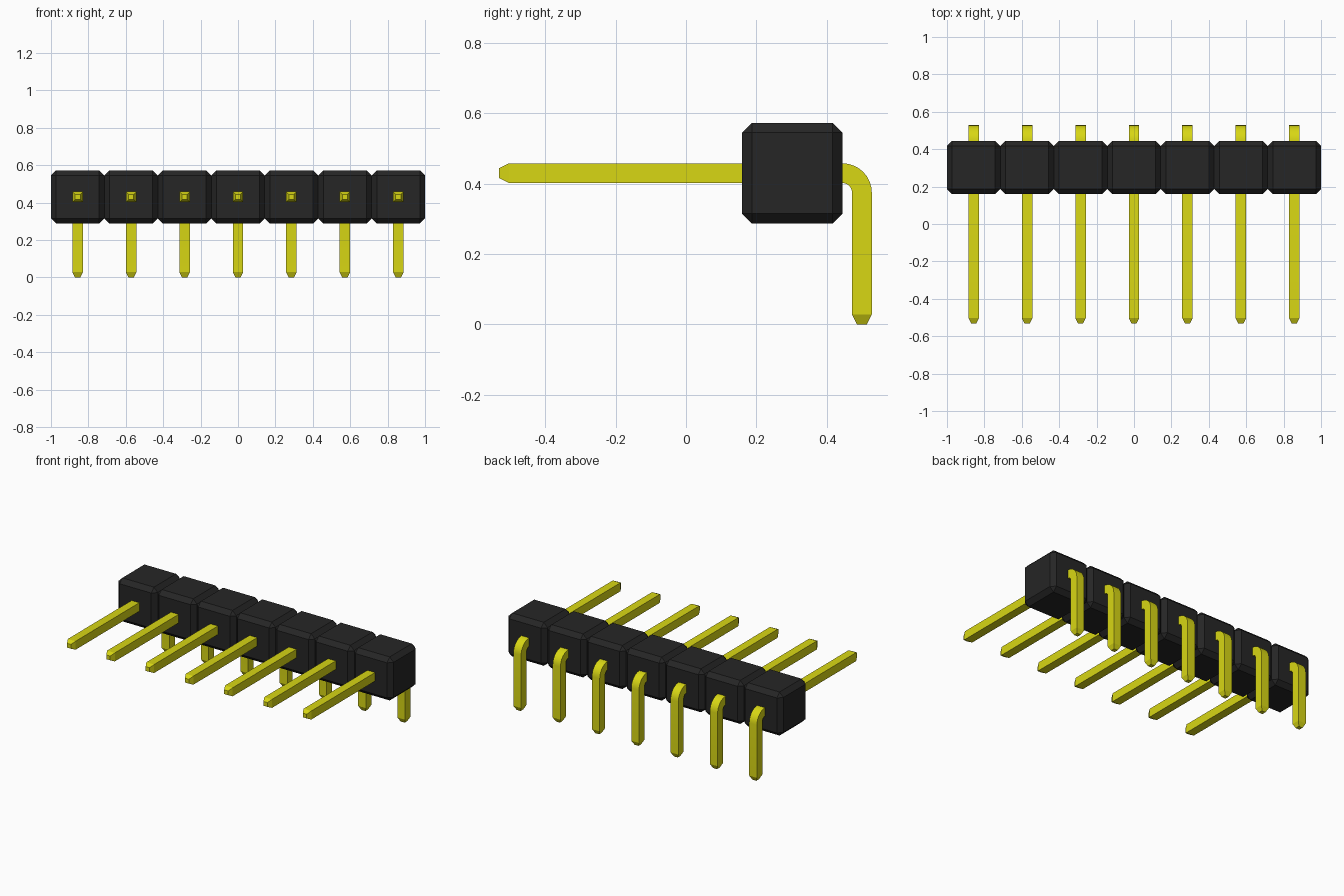
import bpy
import bmesh
import math
from mathutils import Vector

cube = bpy.data.objects.get("Cube")
if cube:
    bpy.data.objects.remove(cube, do_unlink=True)


def make_material(name, color):
    mat = bpy.data.materials.new(name)
    mat.use_nodes = True
    mat.diffuse_color = (*color, 1)
    bsdf = mat.node_tree.nodes["Principled BSDF"]
    bsdf.inputs["Base Color"].default_value = (*color, 1)
    bsdf.inputs["Roughness"].default_value = 0.5
    return mat


black = make_material("black plastic", (0.019, 0.019, 0.019))
yellow = make_material("yellow metal", (0.69, 0.68, 0.007))

COUNT = 7
PITCH = 2 / COUNT
CHAMFER = 0.028
HALF = 0.028          # half the pin thickness
TIP = 0.014           # half the thickness at the pin ends
AXIS_Z = 0.43         # height of the horizontal pin run
BODY_Y = 0.302


def add_object(name, bm, mat):
    mesh = bpy.data.meshes.new(name)
    bmesh.ops.recalc_face_normals(bm, faces=bm.faces)
    bm.to_mesh(mesh)
    bm.free()
    mesh.materials.append(mat)
    obj = bpy.data.objects.new(name, mesh)
    bpy.context.collection.objects.link(obj)
    return obj


def make_housing(i, x):
    # Chamfered cube around each pin
    bm = bmesh.new()
    bmesh.ops.create_cube(bm, size=PITCH)
    bmesh.ops.bevel(bm, geom=bm.edges[:], offset=CHAMFER, segments=1,
                    affect='EDGES', profile=0.5)
    obj = add_object(f"housing_{i}", bm, black)
    obj.location = (x, BODY_Y, AXIS_Z)


def pin_stations():
    # Centre (y, z), direction angle below horizontal, half thickness
    bend_r = 0.0555
    bend_y, bend_z = 0.4445, AXIS_Z - bend_r
    stations = [(-0.531, AXIS_Z, 0, TIP), (-0.503, AXIS_Z, 0, HALF)]
    steps = 8
    for k in range(steps + 1):
        a = math.pi / 2 * k / steps
        stations.append((bend_y + bend_r * math.sin(a),
                         bend_z + bend_r * math.cos(a), a, HALF))
    end_y = bend_y + bend_r
    stations += [(end_y, 0.028, math.pi / 2, HALF), (end_y, 0, math.pi / 2, TIP)]
    return stations


def make_pin(i, x):
    # Square section swept along the bent path, tapered at both ends
    bm = bmesh.new()
    rings = []
    for y, z, a, h in pin_stations():
        centre = Vector((0, y, z))
        side = Vector((h, 0, 0))
        up = Vector((0, math.sin(a), math.cos(a))) * h
        rings.append([bm.verts.new(centre + sx * side + sz * up)
                      for sx, sz in ((-1, -1), (1, -1), (1, 1), (-1, 1))])
    for r0, r1 in zip(rings, rings[1:]):
        for j in range(4):
            n = (j + 1) % 4
            bm.faces.new((r0[j], r0[n], r1[n], r1[j]))
    bm.faces.new(rings[0])
    bm.faces.new(rings[-1])
    obj = add_object(f"pin_{i}", bm, yellow)
    obj.location.x = x
    # Smooth bend, sharp section edges
    bpy.ops.object.select_all(action='DESELECT')
    obj.select_set(True)
    bpy.context.view_layer.objects.active = obj
    bpy.ops.object.shade_smooth_by_angle(angle=math.radians(20))


for i in range(COUNT):
    x = (i - (COUNT - 1) / 2) * PITCH
    make_housing(i + 1, x)
    make_pin(i + 1, x)
